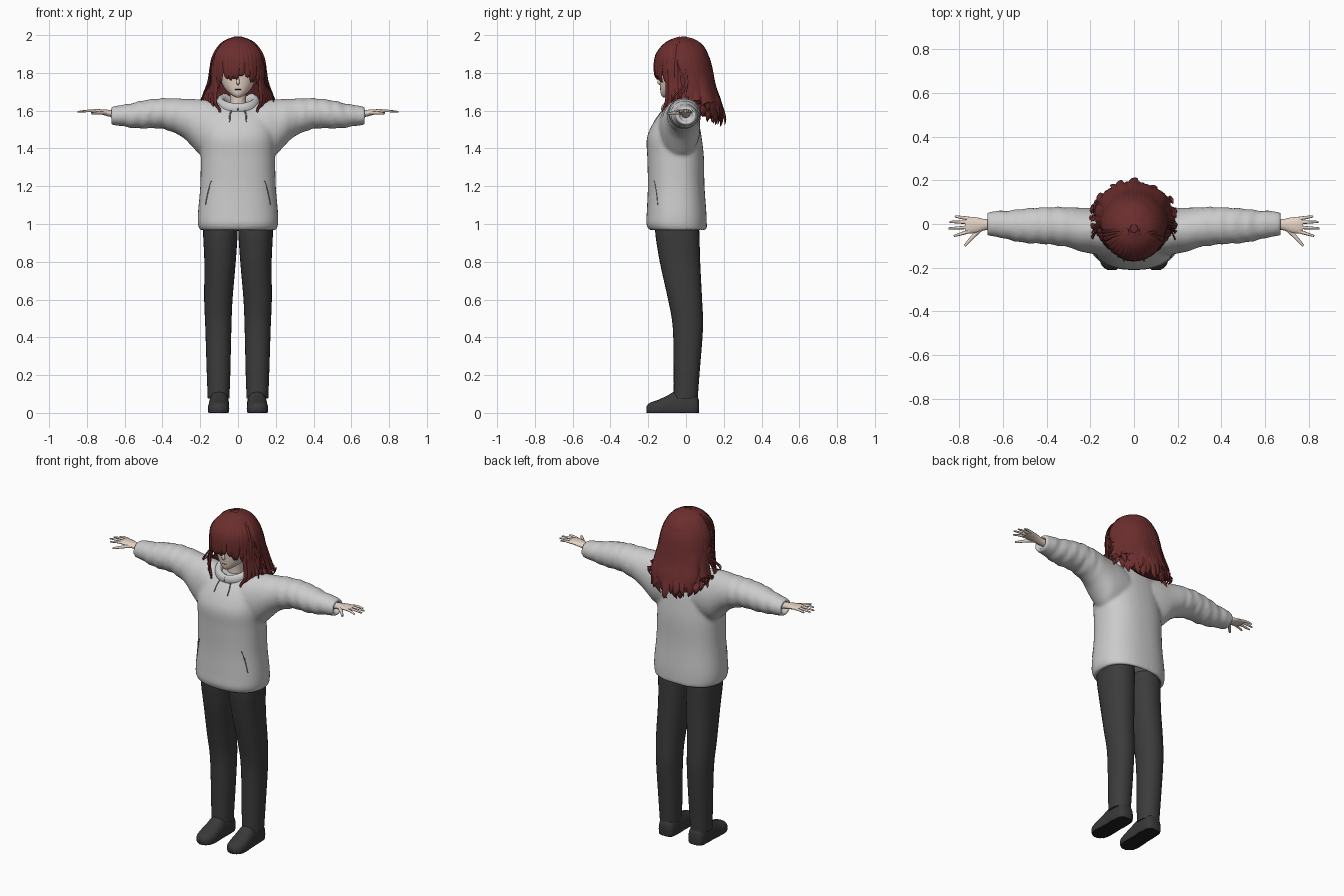
import bpy, bmesh, math, random
from math import sin, cos, pi, radians
from mathutils import Vector
from mathutils.bvhtree import BVHTree

random.seed(4)
rnd = random.uniform
cube = bpy.data.objects.get("Cube")
if cube:
    bpy.data.objects.remove(cube, do_unlink=True)


def material(name, *rgb):
    m = bpy.data.materials.new(name)
    m.use_nodes = True
    m.diffuse_color = (*rgb, 1)
    m.node_tree.nodes["Principled BSDF"].inputs["Base Color"].default_value = (*rgb, 1)
    return m


SKIN = material("skin", .78, .65, .56)
HAIR = material("dark red hair", .15, .027, .027)
CLOTH = material("light grey cloth", .6, .6, .6)
SEAM = material("seam grey", .2, .2, .2)
PANTS = material("charcoal trousers", .045, .045, .045)
SHOE = material("shoe black", .04, .04, .04)
SOLE = material("sole black", .015, .015, .015)
DARK = material("lash brown", .05, .02, .02)
WHITE = material("eye white", .75, .72, .7)


def finish(name, bm, mat, mirror=False, angle=55):
    bmesh.ops.recalc_face_normals(bm, faces=bm.faces)
    me = bpy.data.meshes.new(name)
    bm.to_mesh(me)
    bm.free()
    me.materials.append(mat)
    me.shade_smooth()
    me.set_sharp_from_angle(angle=radians(angle))
    ob = bpy.data.objects.new(name, me)
    bpy.context.collection.objects.link(ob)
    if mirror:
        ob.modifiers.new("mirror", 'MIRROR')
    return ob


def smooth(rows, sub):
    """Catmull-Rom interpolation through rows of numbers."""
    out = []
    for i in range(len(rows) - 1):
        a, b, c, d = (rows[max(0, min(len(rows) - 1, i + k))] for k in (-1, 0, 1, 2))
        for s in range(sub):
            t = s / sub
            out.append([q + .5 * t * (r - p + t * (2 * p - 5 * q + 4 * r - e + t * (3 * (q - r) + e - p)))
                        for p, q, r, e in zip(a, b, c, d)])
    return out + [list(rows[-1])]


def skin_rings(bm, rings):
    rings = [[bm.verts.new(p) for p in ring] for ring in rings]
    n = len(rings[0])
    for a, b in zip(rings, rings[1:]):
        for i in range(n):
            bm.faces.new((a[i], a[(i + 1) % n], b[(i + 1) % n], b[i]))
    bm.faces.new(rings[0])
    bm.faces.new(rings[-1][::-1])
    return rings


def loft(bm, rows, axis=2, n=28, sub=4, power=2.0):
    """Rows are (position on axis, two centre values, two radii)."""
    rings = []
    for t, c1, c2, r1, r2 in smooth(rows, sub):
        ring = []
        for i in range(n):
            c, s = cos(2 * pi * i / n), sin(2 * pi * i / n)
            p = [c1 + r1 * math.copysign(abs(c) ** (2 / power), c),
                 c2 + r2 * math.copysign(abs(s) ** (2 / power), s)]
            p.insert(axis, t)
            ring.append(p)
        rings.append(ring)
    return skin_rings(bm, rings)


def strand(bm, pts, width, thick, out, taper, n=6, sub=5):
    """Flat tapered tube along a path; out(p) is its outward direction."""
    path = [Vector(p) for p in smooth(pts, sub)]
    rings, last = [], len(path) - 1
    for i, p in enumerate(path):
        tangent = (path[min(i + 1, last)] - path[max(i - 1, 0)]).normalized()
        side = tangent.cross(out(p)).normalized()
        normal = side.cross(tangent)
        f = taper(i / last)
        rings.append([p + side * width * f * cos(2 * pi * k / n) + normal * thick * f * sin(2 * pi * k / n)
                      for k in range(n)])
    skin_rings(bm, rings)


def upward(p): return Vector((0, 0, 1))
def forward(p): return Vector((0, -1, 0))
def even(u): return 1


# Hoodie: torso and sleeves fused into one smooth skin
bm = bmesh.new()
loft(bm, [(1.0, 0, -.042, .17, .12), (.975, 0, -.042, .178, .13), (.968, 0, -.042, .2, .15),
          (1.0, 0, -.05, .212, .16), (1.06, 0, -.05, .212, .158), (1.2, 0, -.052, .2, .15),
          (1.35, 0, -.055, .197, .15), (1.45, 0, -.062, .197, .146), (1.52, 0, -.055, .19, .127),
          (1.58, 0, -.042, .17, .1), (1.63, 0, -.025, .13, .07)], n=40, power=2.35)
for side in (1, -1):
    sleeve = [(.09, -.04, 1.5, .11, .14), (.15, -.035, 1.505, .11, .15), (.2, -.03, 1.513, .105, .147),
              (.25, -.025, 1.54, .1, .122), (.3, -.015, 1.563, .092, .1), (.4, -.008, 1.585, .085, .081),
              (.5, -.008, 1.58, .079, .075), (.58, -.005, 1.573, .066, .062), (.62, 0, 1.575, .06, .056),
              (.67, 0, 1.572, .053, .047), (.67, 0, 1.572, .036, .032), (.64, 0, 1.575, .034, .03)]
    rings = loft(bm, [(side * r[0], *r[1:]) for r in sleeve], axis=0)
    for ring in rings:  # cloth folds
        centre = sum((v.co for v in ring), Vector()) / len(ring)
        if .32 < abs(centre.x) < .63:
            for i, v in enumerate(ring):
                fold = 1 + .045 * sin(abs(centre.x) * 95 + 2 * sin(2 * pi * i / len(ring)))
                v.co = centre + (v.co - centre) * fold
hoodie = finish("hoodie", bm, CLOTH, angle=180)
remesh = hoodie.modifiers.new("fuse", 'REMESH')
remesh.mode, remesh.voxel_size, remesh.use_smooth_shade = 'VOXEL', .01, True
relax = hoodie.modifiers.new("relax", 'SMOOTH')
relax.factor, relax.iterations = .5, 5

# Hood collar around the neck
bm = bmesh.new()
collar = [(.092 * sin(a), -.03 - .085 * cos(a), 1.635 - .025 * cos(a)) for a in
          [2 * pi * i / 24 for i in range(25)]]
strand(bm, collar, .024, .038, upward, lambda u: .7 + .4 * sin(pi * u), n=12, sub=2)
finish("hood_collar", bm, CLOTH)

# Neck and head
bm = bmesh.new()
loft(bm, [(1.56, 0, -.02, .05, .05), (1.66, 0, -.025, .042, .045), (1.74, 0, -.03, .045, .05)])
finish("neck", bm, SKIN)
bm = bmesh.new()
loft(bm, [(1.67, 0, -.105, .01, .015), (1.685, 0, -.088, .038, .044), (1.72, 0, -.062, .073, .075),
          (1.77, 0, -.045, .095, .095), (1.84, 0, -.03, .108, .113), (1.92, 0, -.02, .085, .095),
          (1.96, 0, -.02, .03, .03)])
loft(bm, [(1.735, 0, -.135, .003, .004), (1.748, 0, -.14, .009, .013), (1.775, 0, -.135, .005, .008)], n=10)
head = finish("head", bm, SKIN)

deps = bpy.context.evaluated_depsgraph_get()
trees = {ob: BVHTree.FromObject(ob, deps) for ob in (hoodie, head)}


def on_front(ob, x, z):
    hit = trees[ob].ray_cast(Vector((x, -1, z)), Vector((0, 1, 0)))[0]
    return hit if hit else Vector((x, -.15, z))


# Eyes, lashes and mouth
for name, mat, w, h, lift in (("eye_white", WHITE, .021, .013, .002), ("iris", HAIR, .01, .012, .003)):
    bm = bmesh.new()
    y = on_front(head, .045, 1.797).y
    loft(bm, [(y + .004, .045, 1.797, w, h), (y - lift, .045, 1.797, w, h)], axis=1, n=16, sub=1)
    finish(name, bm, mat, mirror=True)
bm = bmesh.new()
strand(bm, [on_front(head, .045 + .024 * k, 1.813 - .008 * k * k) for k in (-1, -.5, 0, .5, 1)],
       .003, .003, forward, even)
finish("upper_lash", bm, DARK, mirror=True)
bm = bmesh.new()
strand(bm, [on_front(head, x, 1.712) for x in (-.015, 0, .015)], .0015, .0015, forward, even)
finish("mouth", bm, DARK)

# Pocket openings and drawstrings laid on the hoodie
bm = bmesh.new()
strand(bm, [on_front(hoodie, x, z) for x, z in ((.172, 1.1), (.165, 1.14), (.153, 1.19), (.14, 1.23))],
       .003, .003, forward, even)
finish("pocket_edge", bm, SEAM, mirror=True)
bm = bmesh.new()
strand(bm, [on_front(hoodie, x, z) for x, z in ((.03, 1.61), (.042, 1.58), (.045, 1.54))],
       .004, .004, forward, even)
finish("drawstring", bm, SEAM, mirror=True)

# Trousers
bm = bmesh.new()
loft(bm, [(1.05, .09, -.045, .085, .105), (.97, .093, -.047, .092, .117), (.8, .095, -.032, .083, .107),
          (.6, .104, -.005, .075, .09), (.45, .104, .01, .069, .08), (.2, .103, .003, .062, .068),
          (.075, .103, -.002, .057, .064)], power=2.2)
finish("trouser_leg", bm, PANTS, mirror=True)

# Shoes with flat soles
bm = bmesh.new()
loft(bm, [(.068, .1, .03, .03, .04), (.05, .1, .03, .048, .07), (0, .1, .03, .053, .085),
          (-.06, .101, .03, .053, .082), (-.1, .102, .025, .055, .066), (-.15, .103, .02, .056, .048),
          (-.19, .103, .018, .045, .036), (-.21, .102, .016, .02, .018)], axis=1, power=2.4)
for v in bm.verts:
    v.co.z = max(v.co.z, 0)
shoe = finish("shoe", bm, SHOE, mirror=True)
shoe.data.materials.append(SOLE)
for f in shoe.data.polygons:
    f.material_index = int(f.center.z < .003)

# Hands
bm = bmesh.new()
loft(bm, [(.62, 0, 1.578, .022, .02), (.68, -.003, 1.586, .025, .018), (.72, -.005, 1.593, .035, .014),
          (.755, -.005, 1.597, .038, .011), (.775, -.004, 1.597, .033, .007)], axis=0, n=16)
for y, tip_x, tip_y in ((-.034, .825, -.055), (-.014, .85, -.02), (.007, .845, .01), (.025, .82, .035)):
    strand(bm, [(.755, y, 1.597), (.79, (y + tip_y) / 2, 1.599), (tip_x, tip_y, 1.594)],
           .0085, .0075, upward, lambda u: 1 - .5 * u ** 2, n=8)
strand(bm, [(.69, -.012, 1.588), (.73, -.05, 1.588), (.775, -.1, 1.585)],
       .011, .01, upward, lambda u: 1 - .5 * u ** 2, n=8)
finish("hand", bm, SKIN, mirror=True)

# Hair base: scalp cap and the mass behind the neck
bm = bmesh.new()
loft(bm, [(1.86 + .13 * sin(e), 0, -.01, .127 * cos(e) + .001, .132 * cos(e) + .001)
          for e in [radians(d) for d in range(-60, 91, 15)]], sub=2)
loft(bm, [(1.92, 0, .01, .1, .09), (1.82, 0, .04, .132, .09), (1.72, 0, .075, .148, .08),
          (1.63, 0, .11, .155, .07), (1.57, 0, .13, .12, .045)])
finish("hair_base", bm, HAIR)


# Hair locks
def outward(p): return p - Vector((0, .01, 1.78))
def lock_taper(u): return max(.03, (.35 + 1.3 * u) if u < .5 else 1 - (2 * u - 1) ** 2.2)


def dome(phi, elevation, grow=0):
    e = radians(elevation)
    return ((.132 + grow) * cos(e) * sin(phi), -.02 - (.138 + grow) * cos(e) * cos(phi),
            1.84 + (.15 + grow * .3) * sin(e))


bm = bmesh.new()
for i in range(13):  # fringe
    a = (i - 6) / 6
    phi = radians(58) * a
    x, y, z = dome(phi + rnd(-.08, .08), 0, .006)
    strand(bm, [dome(phi * .7, 82), dome(phi, 52), dome(phi, 20, .006),
                (x, y, 1.8 - .02 * abs(a)), (x * .95, y + .012, 1.782 - .075 * a * a + rnd(-.022, .012))],
           .021, .009, outward, lock_taper)
finish("fringe_locks", bm, HAIR)

bm = bmesh.new()
for side in (1, -1):
    for i in range(6):  # locks framing the face
        phi = side * radians(56 + 7 * i)
        x, y, z = dome(phi, 5, .004)
        spread = .1 + .014 * i
        strand(bm, [dome(phi * .8, 78), dome(phi, 48), (x, y, z), (x * 1.04, y, 1.74),
                    (side * (spread + .022), -.1 + .018 * i, 1.65),
                    (side * (spread + rnd(-.01, .01)), -.12 + .022 * i, 1.6),
                    (side * (spread + rnd(-.005, .03)), -.11 + .02 * i, 1.555 + rnd(0, .04))],
               rnd(.012, .021), .009, outward, lock_taper)
finish("side_locks", bm, HAIR)

bm = bmesh.new()
for layer in range(2):  # long back hair
    for i in range(19):
        phi = radians(86 + 188 * (i + layer * .5) / 19)
        s, c = sin(phi), -cos(phi)
        flick, low = rnd(-.022, .012), 1.515 + .05 * abs(s) + rnd(-.015, .035) + layer * .02
        strand(bm, [dome(phi, 83), dome(phi, 50), dome(phi, 12, .005),
                    (.15 * s, .012 + .137 * c, 1.73), (.172 * s + rnd(-.008, .008), .02 + .16 * c, 1.64),
                    ((.19 + flick) * s, .025 + (.17 + flick) * c, low + .035),
                    ((.185 + flick) * s + rnd(-.02, .02), .025 + (.165 + flick * 1.4) * c, low)],
               rnd(.022, .032), .011, outward, lock_taper)
for i in range(10):  # loose thin strands
    phi = radians(75 + 30 * rnd(0, 1)) * (1 if i % 2 else -1)
    s, c = sin(phi), -cos(phi)
    strand(bm, [dome(phi, 45), dome(phi, 5, .01), (.16 * s, .05 * c, 1.75),
                (.19 * s, .1 * c - rnd(0, .06), 1.67), (rnd(.18, .21) * s, .1 * c - rnd(0, .05), rnd(1.6, 1.66))],
           .005, .004, outward, lock_taper)
finish("back_locks", bm, HAIR)
